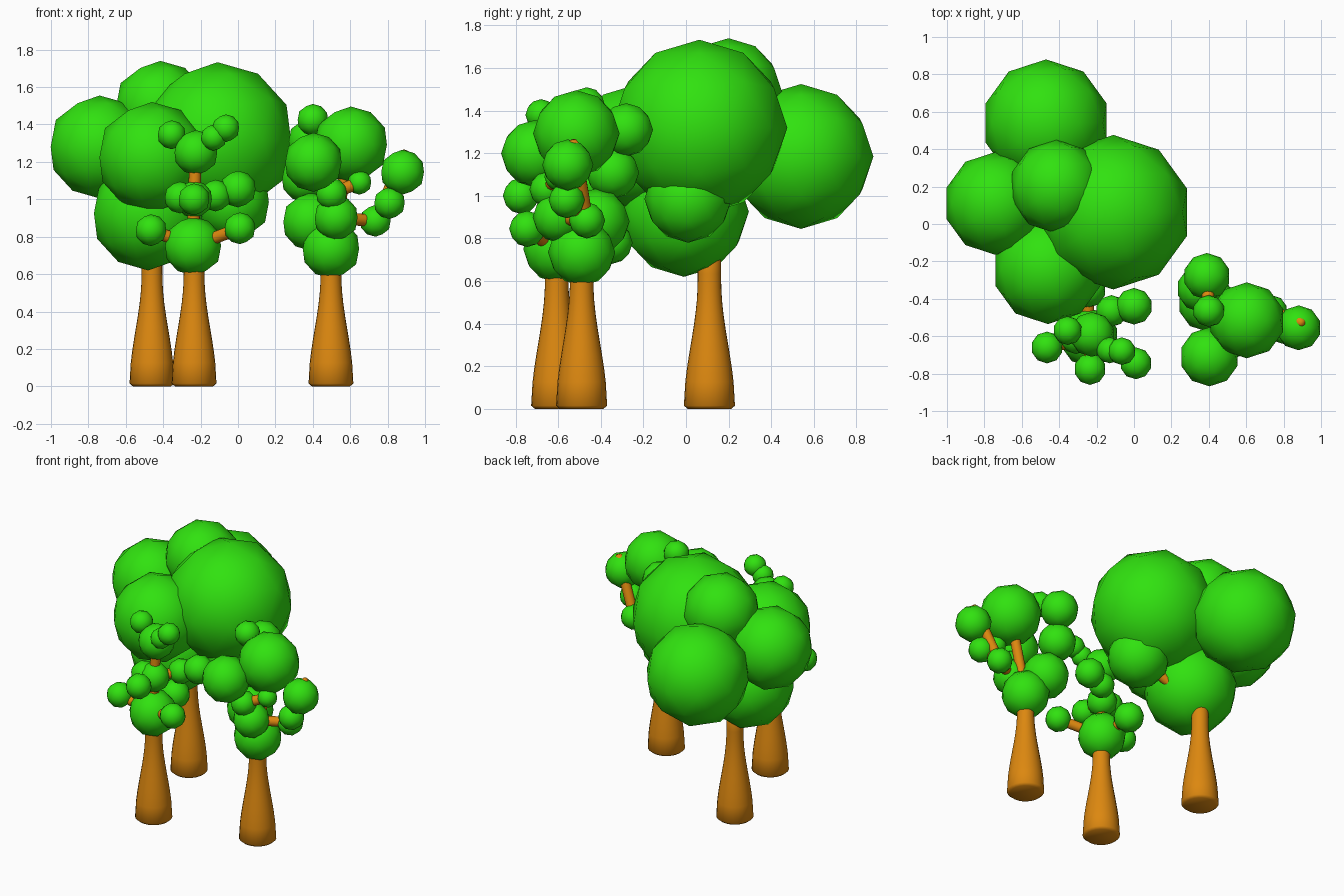
import bpy, bmesh, math
from mathutils import Vector, Matrix

if "Cube" in bpy.data.objects:
    bpy.data.objects.remove(bpy.data.objects["Cube"])


def material(name, rgb):
    m = bpy.data.materials.new(name)
    m.diffuse_color = (*rgb, 1)
    m.use_nodes = True
    m.node_tree.nodes["Principled BSDF"].inputs["Base Color"].default_value = m.diffuse_color
    return m


LEAF = material("leaf green", (0.03, 0.76, 0.005))
BARK = material("bark orange", (0.72, 0.245, 0.005))


def finish(bm, name, mat):
    bmesh.ops.recalc_face_normals(bm, faces=bm.faces)
    for f in bm.faces:
        f.smooth = True
    me = bpy.data.meshes.new(name)
    bm.to_mesh(me)
    bm.free()
    me.materials.append(mat)
    bpy.context.collection.objects.link(bpy.data.objects.new(name, me))


def leaf_ball(name, centre, r):
    bm = bmesh.new()
    bmesh.ops.create_icosphere(bm, subdivisions=2, radius=r,
                               matrix=Matrix.Translation(centre))
    finish(bm, name, LEAF)


def limb(name, start, end, radius, sides=16, steps=12):
    # round limb from start to end; radius(t) gives its thickness along it
    start, axis = Vector(start), Vector(end) - Vector(start)
    turn = axis.to_track_quat('Z', 'Y').to_matrix()
    bm = bmesh.new()
    rings = []
    for k in range(steps + 1):
        t = k / steps
        # first and last steps are squeezed to round off the ends
        t = 0.02 if k == 1 else t
        r = radius(t) * (0.85 if k == 0 else 0.5 if k == steps else 1)
        rings.append([bm.verts.new(start + axis * t + turn @ Vector((
            r * math.cos(math.tau * i / sides),
            r * math.sin(math.tau * i / sides), 0))) for i in range(sides)])
    for a, b in zip(rings, rings[1:]):
        for i in range(sides):
            j = (i + 1) % sides
            bm.faces.new((a[i], a[j], b[j], b[i]))
    bm.faces.new(rings[0])
    bm.faces.new(rings[-1])
    finish(bm, name, BARK)


def trunk_radius(t):
    # flared foot easing into a slim top
    s = min(1, t * 1.25)
    return 0.055 + 0.065 * (0.5 + 0.5 * math.cos(math.pi * s))


def tree(name, x, y, balls):
    top = Vector((x, y, 0.76))
    limb(name + "_trunk", (x, y, 0), top, trunk_radius, 24)
    grown = [top - Vector((0, 0, 0.04))]
    for i, (bx, by, bz, *size) in enumerate(balls):
        r = size[0] if size else 0.085
        c = Vector((bx, by, bz))
        leaf_ball(f"{name}_leaf_ball_{i}", c, r)
        # each ball hangs on a branch from the nearest part already grown
        near = min(grown, key=lambda p: (p - c).length)
        if (near - c).length > 0.05:
            limb(f"{name}_branch_{i}", near, c, lambda t: 0.033)
        grown.append(c)


tree("large_tree", -0.46, 0.11, [
    (-0.03, 0.01, 0.985, 0.205), (-0.48, -0.01, 0.925, 0.305),
    (-0.46, -0.24, 1.225, 0.295), (-0.74, 0.11, 1.28, 0.275),
    (-0.415, 0.2, 1.49, 0.25), (-0.47, 0.54, 1.185, 0.34),
    (-0.11, 0.063, 1.32, 0.413)])

tree("twiggy_tree", -0.235, -0.607, [
    (-0.24, -0.607, 0.75, 0.157), (-0.465, -0.66, 0.835),
    (0.01, -0.745, 0.845), (-0.25, -0.35, 0.78, 0.1),
    (-0.235, -0.6, 1.0, 0.1), (-0.235, -0.775, 1.0),
    (-0.31, -0.61, 1.01), (-0.12, -0.465, 1.02), (0, -0.44, 1.055, 0.098),
    (-0.225, -0.59, 1.25, 0.12), (-0.355, -0.57, 1.345, 0.077),
    (-0.13, -0.675, 1.33, 0.07), (-0.065, -0.68, 1.38, 0.074)])

tree("bushy_tree", 0.497, -0.49, [
    (0.497, -0.49, 0.735, 0.158), (0.603, -0.515, 1.293, 0.203),
    (0.39, -0.42, 0.88, 0.155), (0.525, -0.6, 0.9, 0.12),
    (0.5, -0.65, 1.03), (0.65, -0.6, 1.09, 0.065),
    (0.355, -0.345, 1.11, 0.125), (0.39, -0.28, 1.31, 0.125),
    (0.403, -0.71, 1.198, 0.158), (0.4, -0.465, 1.425),
    (0.735, -0.465, 0.885), (0.81, -0.56, 0.98),
    (0.88, -0.555, 1.145, 0.12)])

# bare twig tip showing through the outermost ball
limb("bushy_tree_twig", (0.74, -0.47, 0.89), (0.9, -0.53, 1.26),
     lambda t: 0.033)
